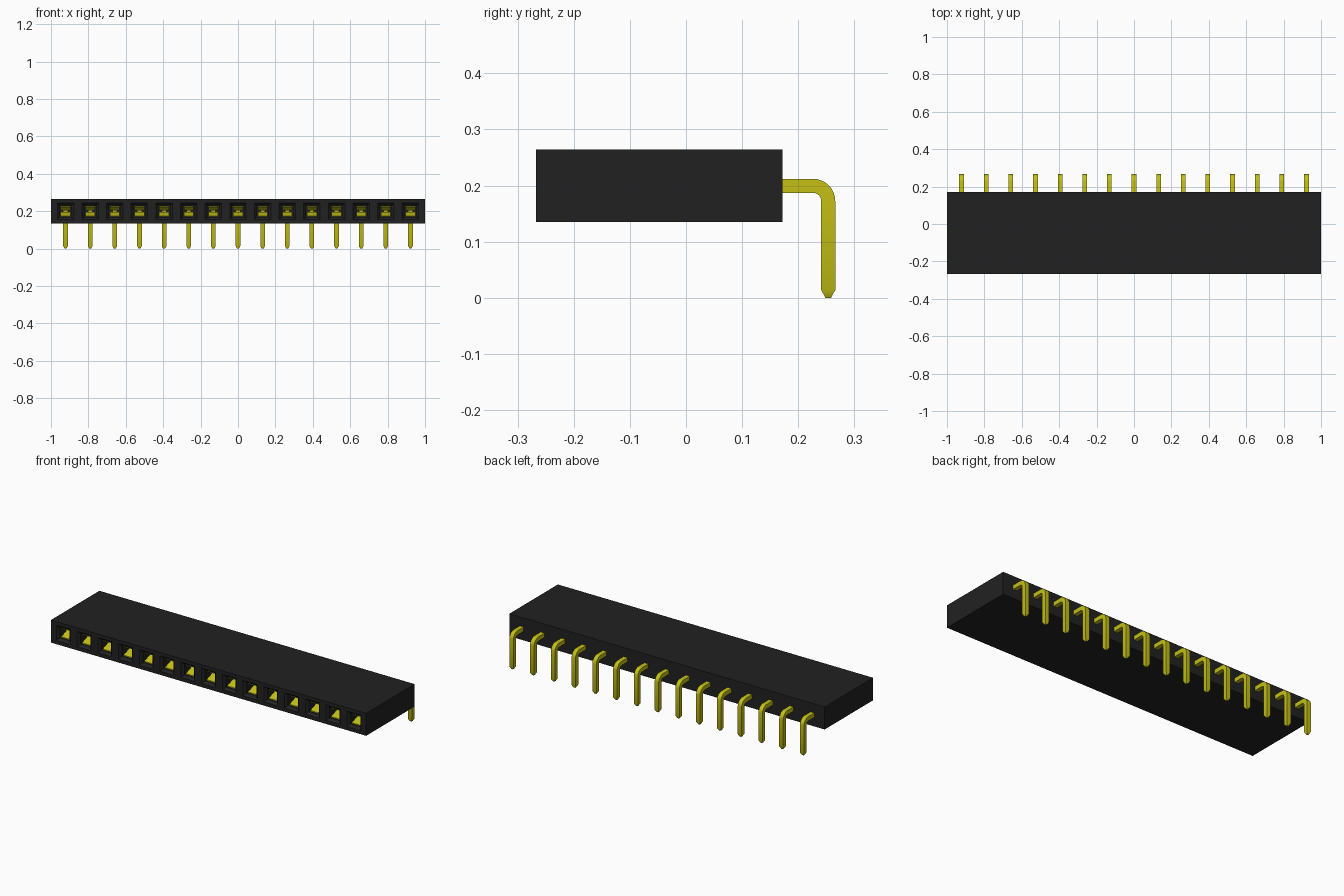
import bpy, bmesh, math

cube = bpy.data.objects.get("Cube")
if cube:
    bpy.data.objects.remove(cube)

COUNT, PITCH = 15, 0.1317
BACK, FRONT, LOW, HIGH = 0.172, -0.267, 0.135, 0.264
AXIS_Z = 0.1995
HALF = 0.0125
PIN_X = [(i - (COUNT - 1) / 2) * PITCH for i in range(COUNT)]


def material(name, colour):
    m = bpy.data.materials.new(name)
    m.use_nodes = True
    m.diffuse_color = colour
    bsdf = next(n for n in m.node_tree.nodes if n.type == 'BSDF_PRINCIPLED')
    bsdf.inputs["Base Color"].default_value = colour
    return m


black = material("black plastic", (0.0155, 0.0155, 0.0155, 1))
gold = material("gold metal", (0.55, 0.53, 0.008, 1))


def rect(x0, x1, z0, z1, y):
    return [(x0, y, z0), (x1, y, z0), (x1, y, z1), (x0, y, z1)]


def loft(bm, rings, cap_start=True, cap_end=True):
    """Join successive four-point rings with quads."""
    loops = [[bm.verts.new(p) for p in ring] for ring in rings]
    for a, b in zip(loops, loops[1:]):
        for i in range(4):
            j = (i + 1) % 4
            bm.faces.new((a[i], a[j], b[j], b[i]))
    if cap_start:
        bm.faces.new(loops[0][::-1])
    if cap_end:
        bm.faces.new(loops[-1])


def finish(bm, name, mat):
    bmesh.ops.remove_doubles(bm, verts=bm.verts, dist=1e-5)
    bmesh.ops.recalc_face_normals(bm, faces=bm.faces)
    mesh = bpy.data.meshes.new(name)
    bm.to_mesh(mesh)
    bm.free()
    mesh.materials.append(mat)
    return mesh


def place(name, mesh, x=0):
    obj = bpy.data.objects.new(name, mesh)
    obj.location.x = x
    bpy.context.collection.objects.link(obj)
    return obj


# Housing: one cell per contact, each with a funnelled socket
bm = bmesh.new()
edges = [-1] + [x + PITCH / 2 for x in PIN_X[:-1]] + [1]
for x, left, right in zip(PIN_X, edges, edges[1:]):
    rings = [rect(left, right, LOW, HIGH, BACK), rect(left, right, LOW, HIGH, FRONT)]
    for half, depth in ((0.044, 0), (0.031, 0.014), (0.031, 0.3)):
        rings.append(rect(x - half, x + half, AXIS_Z - half, AXIS_Z + half, FRONT + depth))
    loft(bm, rings)
# Remove the hidden walls between neighbouring cells
inner = [f for f in bm.faces if abs(f.normal.x) > 0.9 or f.normal.length == 0]
bm.normal_update()
walls = [f for f in bm.faces if abs(f.normal.x) > 0.99
         and abs(f.calc_center_median().x) < 0.99
         and max(v.co.y for v in f.verts) > BACK - 0.001]
bmesh.ops.delete(bm, geom=walls, context='FACES')
place("housing", finish(bm, "housing", black))

# Pin: square bar with a rounded elbow and a tapered tip
bm = bmesh.new()
MID_Y, BEND = 0.2535, 0.027
path = [(0.0, AXIS_Z, 0, HALF)]
for k in range(9):
    a = math.pi / 2 * k / 8
    path.append((MID_Y - BEND + BEND * math.sin(a),
                 AXIS_Z - BEND + BEND * math.cos(a), a, HALF))
path += [(MID_Y, 0.014, math.pi / 2, HALF), (MID_Y, 0, math.pi / 2, 0.005)]
rings = []
for y, z, a, h in path:
    ny, nz = math.sin(a) * h, math.cos(a) * h
    rings.append([(-h, y - ny, z - nz), (h, y - ny, z - nz),
                  (h, y + ny, z + nz), (-h, y + ny, z + nz)])
loft(bm, rings)
pin_mesh = finish(bm, "pin", gold)

# Contact: two spring leaves that pinch together behind the socket mouth
bm = bmesh.new()
leaf = [(-0.248, 0.024), (-0.195, 0.005), (-0.18, 0.005), (-0.06, 0.02), (0.02, 0.015)]
for side in (1, -1):
    loft(bm, [rect(-0.026, 0.026, AXIS_Z + side * h, AXIS_Z + side * (h + 0.005), y)
              for y, h in leaf])
contact_mesh = finish(bm, "contact", gold)

for i, x in enumerate(PIN_X, 1):
    pin = place(f"pin_{i}", pin_mesh, x)
    place(f"contact_{i}", contact_mesh, x)

# Smooth the elbows, keep the square edges crisp
bpy.ops.object.select_all(action='DESELECT')
pin.select_set(True)
bpy.context.view_layer.objects.active = pin
bpy.ops.object.shade_smooth_by_angle(angle=math.radians(30))
